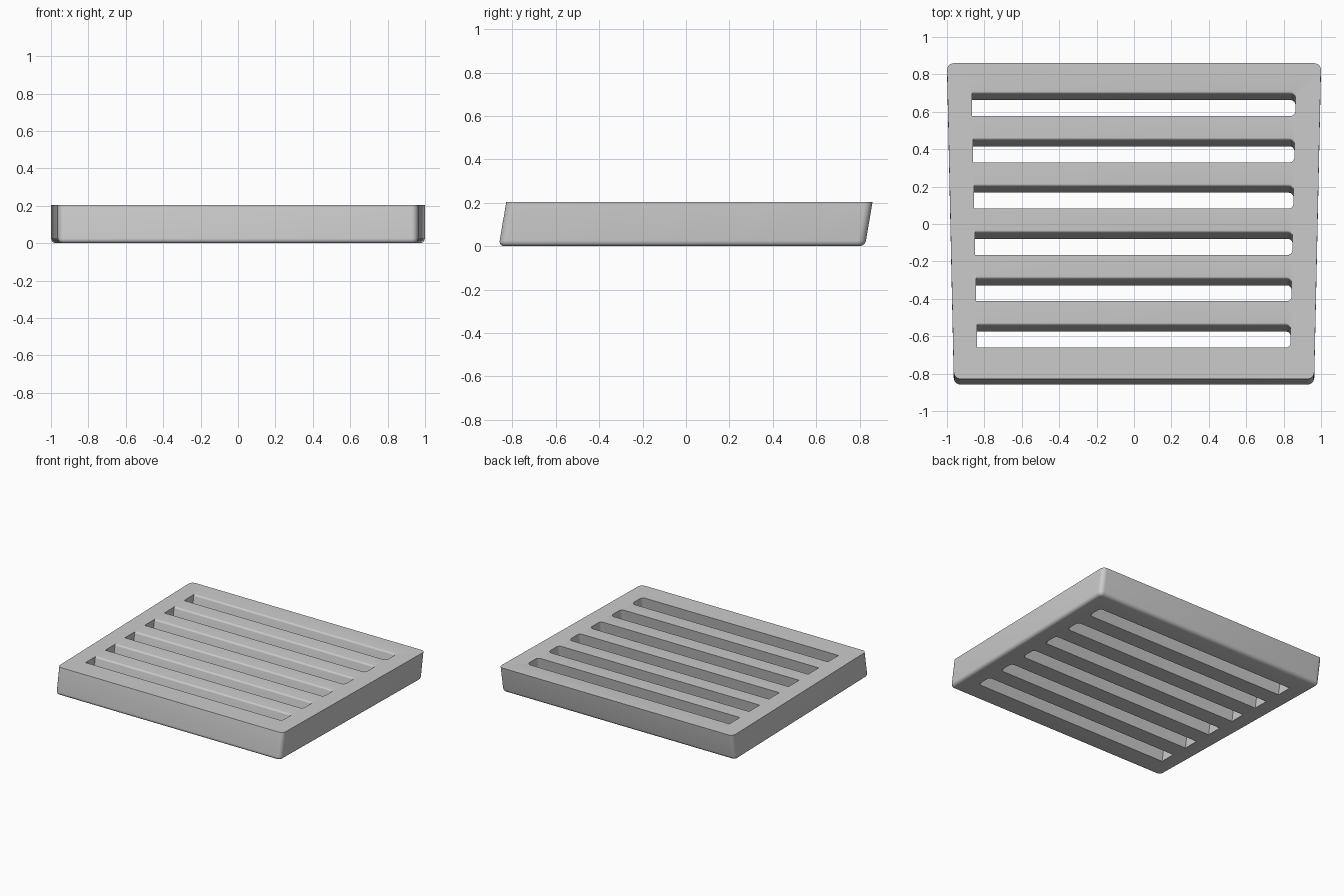
import bpy, bmesh, math

if "Cube" in bpy.data.objects:
    bpy.data.objects.remove(bpy.data.objects["Cube"], do_unlink=True)

HEIGHT, LEAN = 0.203, 0.17        # slab height, backward lean per unit of height
FRONT, BACK = -0.863, 0.825       # base depth range
SLOTS, PITCH, FIRST, WIDTH = 6, 0.2475, -0.695, 0.12


def lean(bm):
    for v in bm.verts:
        v.co.y += LEAN * v.co.z


def make_object(name, bm):
    bmesh.ops.recalc_face_normals(bm, faces=bm.faces)
    mesh = bpy.data.meshes.new(name)
    bm.to_mesh(mesh)
    bm.free()
    ob = bpy.data.objects.new(name, mesh)
    bpy.context.collection.objects.link(ob)
    return ob


def loft(bm, rings):
    loops = [[bm.verts.new(p) for p in ring] for ring in rings]
    n = len(loops[0])
    for a, b in zip(loops, loops[1:]):
        for i in range(n):
            j = (i + 1) % n
            bm.faces.new((a[i], a[j], b[j], b[i]))
    bm.faces.new(loops[0][::-1])
    bm.faces.new(loops[-1])


# Tapered slab with rounded uprights and rounded lower rim
bm = bmesh.new()
plan = [(-0.963, FRONT), (0.963, FRONT), (1.0, BACK), (-1.0, BACK)]
loft(bm, [[(x, y, z) for x, y in plan] for z in (0, HEIGHT)])
uprights = [e for e in bm.edges if abs(e.verts[0].co.z - e.verts[1].co.z) > 0.1]
bmesh.ops.bevel(bm, geom=uprights, offset=0.036, segments=6, profile=0.5, affect='EDGES')
rim = [e for e in bm.edges if max(v.co.z for v in e.verts) < 0.001]
bmesh.ops.bevel(bm, geom=rim, offset=0.026, segments=5, profile=0.5, affect='EDGES')
lean(bm)
slab = make_object("slotted_tray", bm)

# Slot cutters: square left end, rounded right end, softened upper back edge
bm = bmesh.new()
R, SOFT = 0.026, 0.012
levels = [(-0.1, 0)]
for i in range(6):
    a = math.pi / 2 * i / 5
    levels.append((HEIGHT - SOFT + SOFT * math.sin(a), SOFT * (1 - math.cos(a))))
levels.append((HEIGHT + 0.1, SOFT))
for s in range(SLOTS):
    y0 = FIRST + s * PITCH
    half = 0.838 + 0.005 * s
    outline = [(-half - 0.002, WIDTH), (-half - 0.002, 0)]
    for cy, start in ((R, -90), (WIDTH - R, 0)):
        for i in range(6):
            a = math.radians(start + 18 * i)
            outline.append((half - R + R * math.cos(a), cy + R * math.sin(a)))
    loft(bm, [[(x, y0 + y * (1 + flare / WIDTH), z) for x, y in outline]
              for z, flare in levels])
lean(bm)
cutter = make_object("slot_cutter", bm)
cutter.hide_render = True

# Cut the slots
bpy.context.view_layer.objects.active = slab
slab.select_set(True)
cut = slab.modifiers.new("slots", 'BOOLEAN')
cut.operation = 'DIFFERENCE'
cut.solver = 'EXACT'
cut.object = cutter
bpy.ops.object.modifier_apply(modifier=cut.name)
bpy.data.objects.remove(cutter, do_unlink=True)

# Plain grey finish
grey = bpy.data.materials.new("light_grey")
grey.use_nodes = True
colour = (0.6, 0.6, 0.6, 1)
grey.diffuse_color = colour
grey.node_tree.nodes["Principled BSDF"].inputs["Base Color"].default_value = colour
slab.data.materials.clear()
slab.data.materials.append(grey)
bpy.ops.object.shade_smooth_by_angle(angle=math.radians(35))
